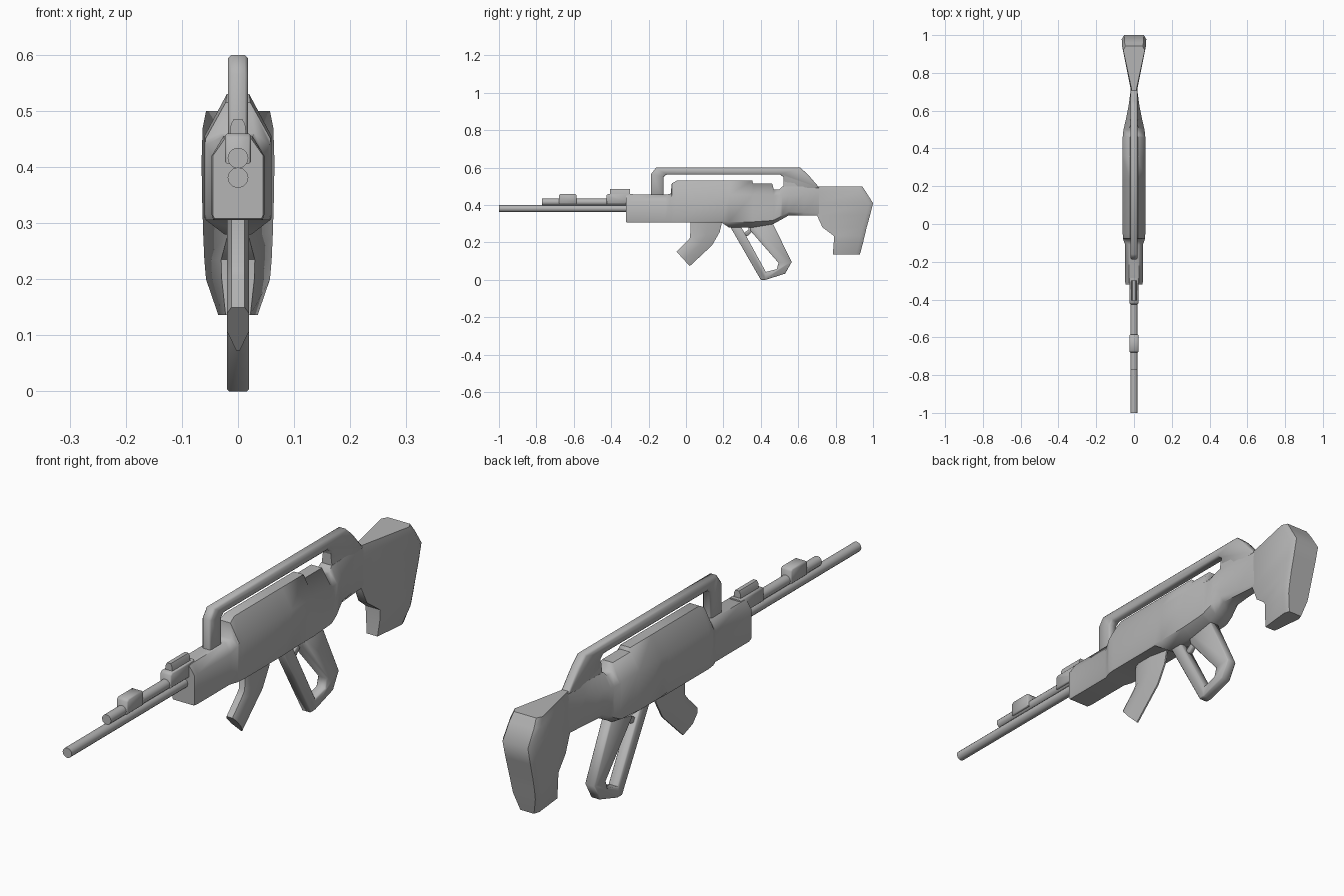
import bpy, bmesh, math

GREY = bpy.data.materials.new("mid_grey")
GREY.diffuse_color = (0.46, 0.46, 0.46, 1)


def finish(name, bm, angle=50):
    bmesh.ops.recalc_face_normals(bm, faces=bm.faces)
    me = bpy.data.meshes.new(name)
    bm.to_mesh(me)
    bm.free()
    me.materials.append(GREY)
    ob = bpy.data.objects.new(name, me)
    bpy.context.collection.objects.link(ob)
    bpy.ops.object.select_all(action='DESELECT')
    bpy.context.view_layer.objects.active = ob
    ob.select_set(True)
    bpy.ops.object.shade_smooth_by_angle(angle=math.radians(angle))
    return ob


def loft(name, rings, angle=50):
    """Skin a list of closed rings and cap both ends."""
    bm = bmesh.new()
    vs = [[bm.verts.new(p) for p in r] for r in rings]
    n = len(vs[0])
    for a, b in zip(vs, vs[1:]):
        for i in range(n):
            j = (i + 1) % n
            bm.faces.new((a[i], a[j], b[j], b[i]))
    bm.faces.new(vs[0])
    bm.faces.new(vs[-1])
    return finish(name, bm, angle)


def mirrored(half):
    """Close a right-hand half ring with its mirror image."""
    return half + [(-x, y, z) for x, y, z in reversed(half)]


def slab(name, outline, hw, bevel=0.005):
    """Side outline (y, z) extruded across x, with chamfered rims."""
    bm = bmesh.new()
    sides = [[bm.verts.new((x, y, z)) for y, z in outline] for x in (-hw, hw)]
    n = len(outline)
    for i in range(n):
        j = (i + 1) % n
        bm.faces.new((sides[0][i], sides[0][j], sides[1][j], sides[1][i]))
    caps = [bm.faces.new(s) for s in sides]
    bmesh.ops.recalc_face_normals(bm, faces=bm.faces)
    rim = list({e for f in caps for e in f.edges})
    bmesh.ops.bevel(bm, geom=rim, offset=bevel, segments=1,
                    affect='EDGES', clamp_overlap=True)
    return finish(name, bm, 50)


def tube(name, y0, y1, z, r, sides=12):
    rings = [[(r * math.cos(2 * math.pi * i / sides), y,
               z + r * math.sin(2 * math.pi * i / sides))
              for i in range(sides)] for y in (y0, y1)]
    return loft(name, rings)


# Receiver: y, bottom, lower shoulder, upper shoulder, top, half widths
sections = [
    (-0.32, .308, .315, .42, .45, .042, .045, .024),
    (-0.305, .306, .315, .42, .455, .044, .047, .026),
    (-0.11, .306, .315, .42, .455, .044, .047, .026),
    (-0.082, .306, .315, .44, .46, .054, .057, .03),
    (-0.076, .306, .315, .45, .515, .055, .058, .022),
    (-0.05, .306, .315, .455, .53, .058, .06, .02),
    (0.19, .306, .315, .455, .53, .058, .06, .02),
    (0.23, .28, .31, .455, .53, .024, .06, .02),
    (0.355, .28, .31, .455, .53, .024, .06, .02),
    (0.358, .28, .31, .455, .515, .024, .06, .022),
    (0.46, .297, .317, .455, .515, .024, .06, .022),
    (0.47, .30, .32, .45, .484, .024, .059, .026),
    (0.50, .317, .335, .45, .484, .024, .056, .026),
    (0.515, .325, .345, .45, .50, .024, .052, .022),
    (0.55, .345, .365, .45, .50, .028, .044, .02),
    (0.63, .345, .36, .455, .50, .02, .028, .017),
    (0.72, .345, .355, .47, .50, .014, .016, .012)]
loft("receiver", [mirrored([(b, y, z0), (w, y, z1), (w, y, z2), (t, y, z3)])
                  for y, z0, z1, z2, z3, b, w, t in sections])

# Shoulder stock: z, front y, rear y, half width at front and rear
levels = [
    (.136, .785, .93, .022, .035), (.20, .79, .947, .029, .057),
    (.235, .79, .955, .03, .06), (.28, .73, .966, .018, .062),
    (.345, .70, .984, .015, .064), (.41, .70, 1.0, .015, .065),
    (.47, .70, .962, .015, .063), (.50, .71, .942, .012, .057)]
loft("shoulder_stock", [mirrored([(f, yf, z), (r, yr - .022, z), (r * .8, yr, z)])
                        for z, yf, yr, f, r in levels])

# Carrying handle with its sloping rear foot
slab("carrying_handle", [
    (-.187, .44), (-.187, .565), (-.16, .60), (.61, .60), (.65, .565), (.715, .49),
    (.52, .47), (.52, .55), (.505, .562), (-.105, .562), (-.12, .55), (-.12, .44)],
    .018, .006)
loft("handle_foot", [mirrored([(a, .52, z), (.014, y1, z)])
                     for z, a, y1 in ((.48, .026, .70), (.50, .021, .70), (.54, .016, .66))])

# Barrel, upper tube and sights
tube("barrel", -1.0, -.29, .381, .0185)
tube("upper_tube", -.77, -.28, .416, .0185)
slab("front_sight_block", [(-.68, .405), (-.68, .452), (-.67, .46), (-.592, .46),
                           (-.585, .452), (-.585, .405)], .023, .004)
slab("rear_sight_block", [(-.425, .405), (-.425, .452), (-.415, .46), (-.285, .46),
                          (-.285, .405)], .023, .004)
loft("rear_sight_post", [mirrored([(hw, y, .455), (hw * .85, y, .476), (hw * .5, y, .486)])
                         for y, hw in ((-.405, .015), (-.30, .015))])

# Curved magazine with a wedge-shaped rear edge
spine = [((.025, .32), (.195, .32)), ((.022, .225), (.18, .255)),
         ((.005, .205), (.14, .185)), ((-.05, .15), (.02, .073))]
rings = []
for (y0, z0), (y1, z1) in spine:
    rings.append(mirrored([(hw, y0 + (y1 - y0) * t, z0 + (z1 - z0) * t)
                           for t, hw in ((0, .012), (.15, .02), (.55, .02), (1, .003))]))
loft("magazine", rings, 60)

# Pistol grip joined to the long hand guard
slab("grip_and_guard", [
    (.23, .31), (.23, .295), (.40, .0), (.425, .0), (.53, .033), (.565, .095),
    (.46, .31), (.34, .31), (.345, .262), (.495, .09), (.485, .057), (.427, .042),
    (.28, .31)], .02, .004)

# Trigger
slab("trigger", [(.335, .30), (.335, .268), (.302, .246), (.308, .234), (.332, .236),
                 (.365, .27), (.365, .30)], .009, .002)
